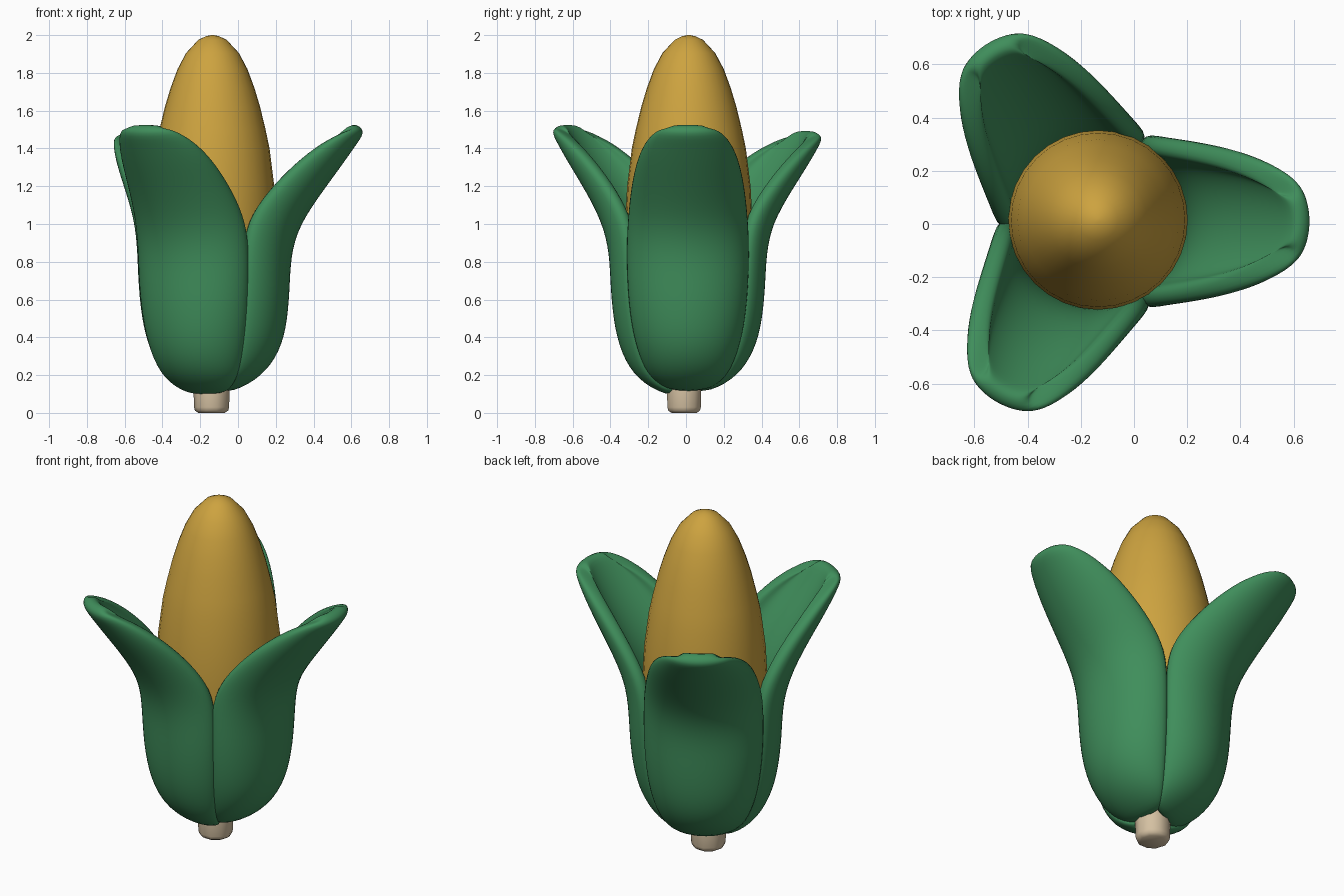
import bpy, bmesh, math

if "Cube" in bpy.data.objects:
    bpy.data.objects.remove(bpy.data.objects["Cube"])

AX, AY = -0.135, 0.01  # plant axis


def material(name, rgb):
    m = bpy.data.materials.new(name)
    m.diffuse_color = (*rgb, 1)
    m.use_nodes = True
    m.node_tree.nodes["Principled BSDF"].inputs["Base Color"].default_value = m.diffuse_color
    return m


YELLOW = material("corn yellow", (0.61, 0.365, 0.05))
GREEN = material("husk green", (0.05, 0.27, 0.105))
TAN = material("stem tan", (0.66, 0.53, 0.36))


def make_object(name, bm, mat):
    bmesh.ops.recalc_face_normals(bm, faces=bm.faces)
    me = bpy.data.meshes.new(name)
    for f in bm.faces:
        f.smooth = True
    bm.to_mesh(me)
    bm.free()
    me.materials.append(mat)
    ob = bpy.data.objects.new(name, me)
    bpy.context.collection.objects.link(ob)
    return ob


def lathe(name, profile, sides, mat, x, y):
    bm = bmesh.new()
    rings = []
    for r, z in profile:
        rings.append([bm.verts.new((x + r * math.cos(2 * math.pi * k / sides),
                                    y + r * math.sin(2 * math.pi * k / sides), z))
                      for k in range(sides)])
    for a, b in zip(rings, rings[1:]):
        for k in range(sides):
            n = (k + 1) % sides
            bm.faces.new((a[k], a[n], b[n], b[k]))
    bm.faces.new(rings[0][::-1])
    bm.faces.new(rings[-1])
    return make_object(name, bm, mat)


# Cob
lathe("cob", [(0.10, 0.16), (0.2, 0.24), (0.27, 0.4), (0.31, 0.6), (0.33, 0.8),
              (0.337, 1.0), (0.327, 1.2), (0.302, 1.4), (0.281, 1.5), (0.252, 1.62),
              (0.222, 1.72), (0.185, 1.82), (0.14, 1.905), (0.075, 1.975),
              (0.035, 1.994), (0.008, 2.0)], 32, YELLOW, AX, 0.015)

# Stem
lathe("stem", [(0.07, 0.0), (0.088, 0.012), (0.093, 0.03), (0.095, 0.11), (0.09, 0.22)],
      10, TAN, -0.14, -0.01)

# Husk rows: centre radius, centre z, edge radius, edge z, half width
ROWS = [(0.06, 0.09, 0.03, 0.12, 0.10), (0.24, 0.17, 0.09, 0.18, 0.21),
        (0.345, 0.29, 0.125, 0.30, 0.27), (0.398, 0.44, 0.15, 0.46, 0.313),
        (0.415, 0.65, 0.165, 0.68, 0.335), (0.42, 0.83, 0.17, 0.90, 0.338),
        (0.465, 0.99, 0.21, 1.05, 0.33), (0.58, 1.16, 0.335, 1.21, 0.312),
        (0.69, 1.31, 0.485, 1.355, 0.28), (0.772, 1.43, 0.625, 1.46, 0.225),
        (0.815, 1.495, 0.745, 1.515, 0.15)]


def husk(name, angle, size, height, drop=0.0):
    bm = bmesh.new()
    ca, sa = math.cos(math.radians(angle)), math.sin(math.radians(angle))
    n = 8
    grid = []
    for rc, zc, re, ze, w in ROWS:
        line = []
        for j in range(n + 1):
            a = (2 * j / n - 1) * math.pi / 2
            c = math.cos(a)
            flare = size if zc > 1.1 else 1.0
            u = (re + (rc - re) * c) * flare
            v = w * math.sin(a) * flare
            z = ze + (zc - ze) * c
            if z > 1.0:
                z = 1.0 + (z - 1.0) * height
            elif z < 0.35:
                z -= drop
            line.append(bm.verts.new((AX + u * ca - v * sa, AY + u * sa + v * ca, z)))
        grid.append(line)
    for a, b in zip(grid, grid[1:]):
        for j in range(n):
            bm.faces.new((a[j], a[j + 1], b[j + 1], b[j]))
    # outside faces point away from the axis
    ob = make_object(name, bm, GREEN)
    mid = ob.data.polygons[4 * n + n // 2]
    if mid.normal.x * ca + mid.normal.y * sa < 0:
        ob.data.flip_normals()
    so = ob.modifiers.new("thickness", 'SOLIDIFY')
    so.thickness = 0.085
    so.offset = -1
    su = ob.modifiers.new("smooth", 'SUBSURF')
    su.levels = su.render_levels = 2
    return ob


# Three husk leaves
husk("husk_right", 0, 1.0, 1.0)
husk("husk_back", 122, 0.99, 0.93)
husk("husk_front", 241, 0.98, 1.0, 0.02)
